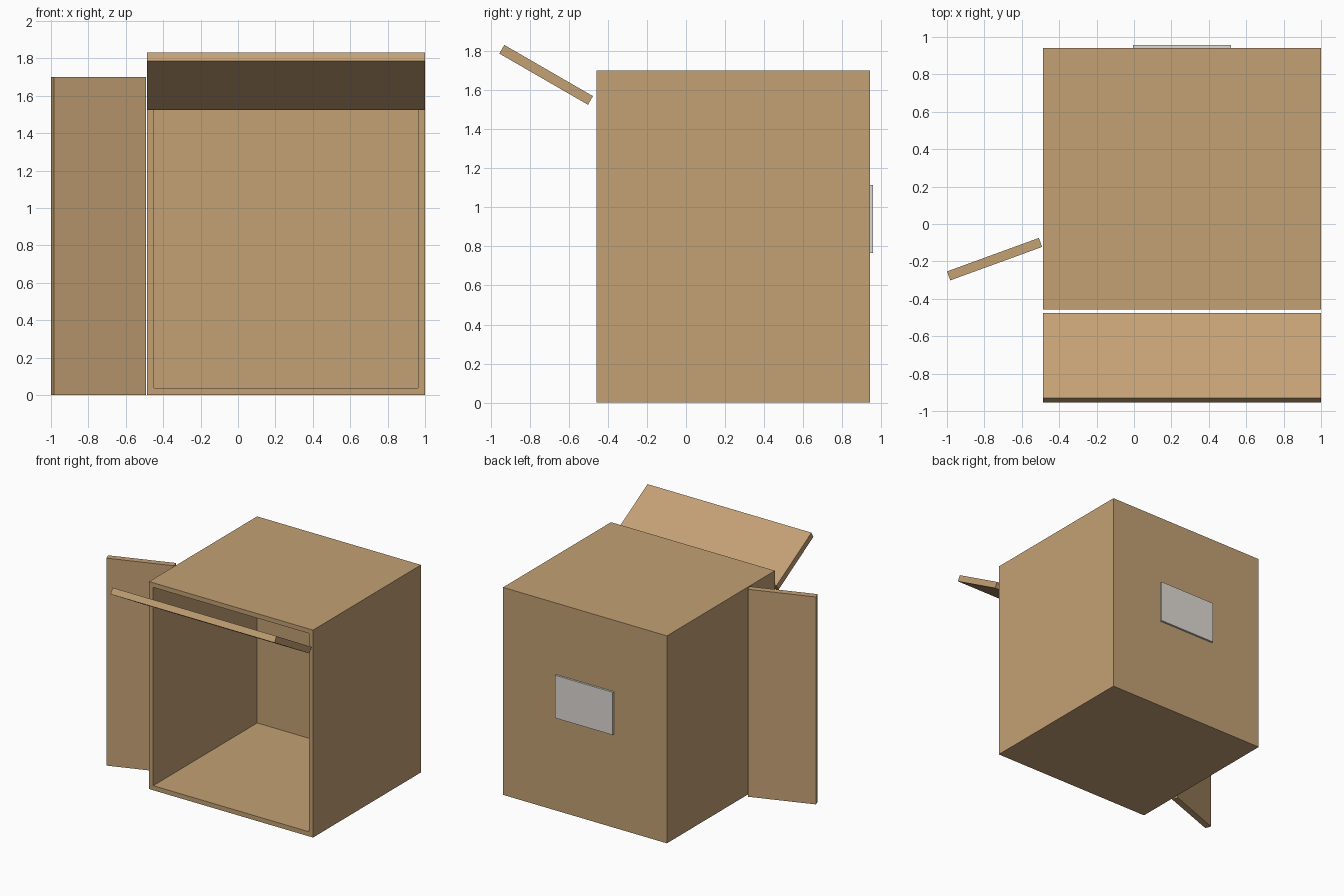
import bpy, bmesh, math
from mathutils import Matrix, Vector

if "Cube" in bpy.data.objects:
    bpy.data.objects.remove(bpy.data.objects["Cube"])


def material(name, rgb):
    m = bpy.data.materials.new(name)
    m.diffuse_color = (*rgb, 1)
    m.use_nodes = True
    m.node_tree.nodes["Principled BSDF"].inputs["Base Color"].default_value = m.diffuse_color
    return m


CARD = material("cardboard", (0.55, 0.355, 0.178))
LABEL = material("pale_label", (0.74, 0.70, 0.66))


def box(name, centre, size, mat, rot=(0, 0, 0), edit=None):
    """Box of a given size, optionally edited in local space, then placed."""
    bm = bmesh.new()
    bmesh.ops.create_cube(bm, size=1, matrix=Matrix.Diagonal((*size, 1)))
    if edit:
        edit(bm)
    bmesh.ops.recalc_face_normals(bm, faces=bm.faces)
    me = bpy.data.meshes.new(name)
    bm.to_mesh(me)
    bm.free()
    me.materials.append(mat)
    ob = bpy.data.objects.new(name, me)
    ob.location, ob.rotation_euler = centre, rot
    bpy.context.collection.objects.link(ob)
    return ob


def hollow_front(bm):
    """Inset the -y face and push it back to leave thin walls."""
    front = min(bm.faces, key=lambda f: f.calc_center_median().y)
    bmesh.ops.inset_region(bm, faces=[front], thickness=0.053)
    inner = bmesh.ops.extrude_discrete_faces(bm, faces=[front])["faces"][0]
    bmesh.ops.translate(bm, verts=inner.verts, vec=Vector((0, 1.346, 0)))


# hollow carton, open at the front
box("carton_body", (0.257, 0.242, 0.85), (1.486, 1.398, 1.70), CARD, edit=hollow_front)
# raised top flap
box("top_flap", (0.257, -0.716, 1.678), (1.486, 0.524, 0.051), CARD,
    rot=(math.radians(-30), 0, 0))
# opened side flap
box("side_flap", (-0.7455, -0.188, 0.85), (0.523, 0.051, 1.70), CARD,
    rot=(0, 0, math.radians(20)))
# label plate on the back
box("back_label", (0.257, 0.948, 0.94), (0.525, 0.018, 0.35), LABEL)
